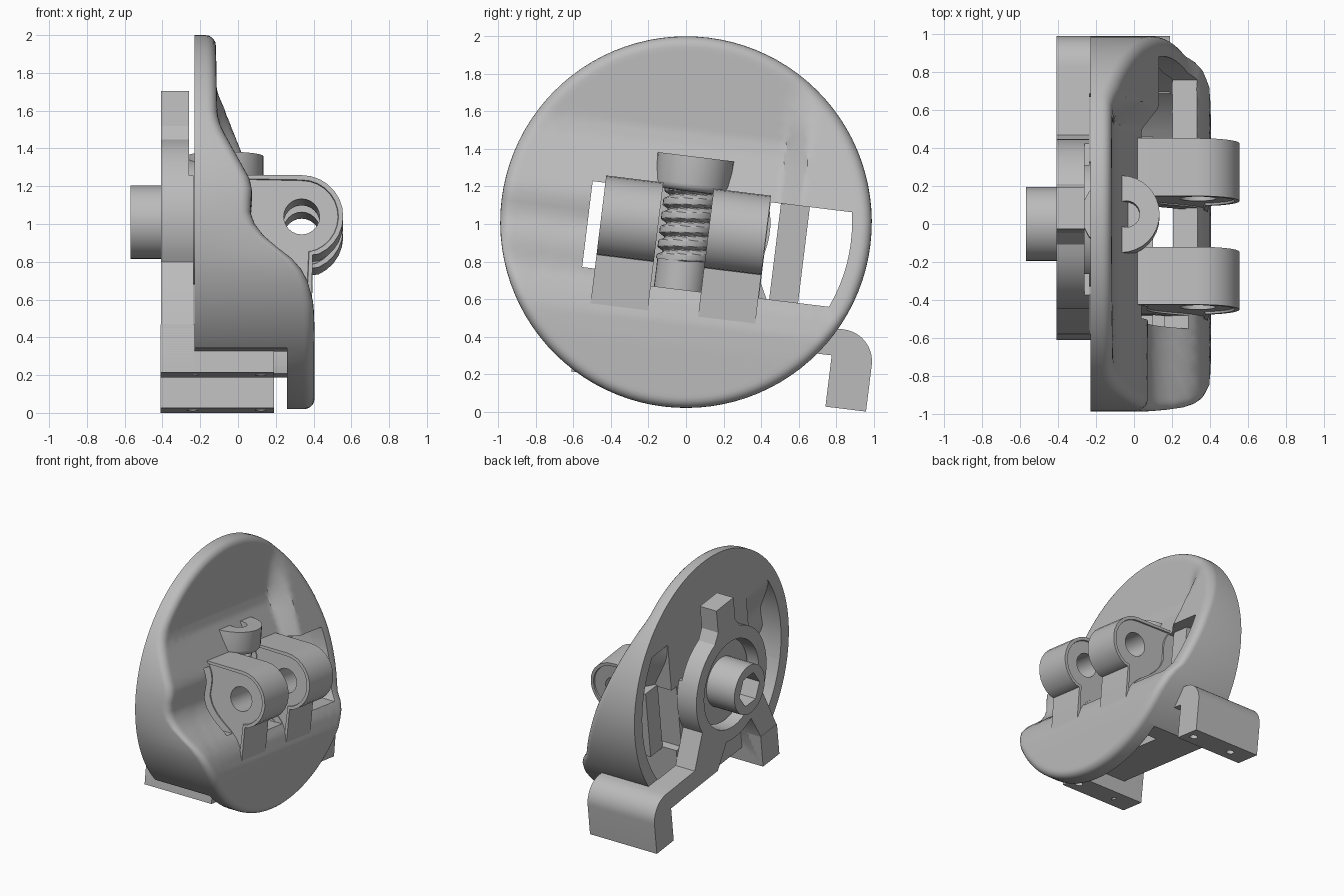
import bpy, bmesh, math
from mathutils import Matrix

if "Cube" in bpy.data.objects:
    bpy.data.objects.remove(bpy.data.objects["Cube"], do_unlink=True)

TILT = math.radians(7)
PLACE = Matrix.Translation((0, 0, 1.01)) @ Matrix.Rotation(-TILT, 4, 'X')
R = 0.99
parts = []


# ---- helpers (everything is modelled upright, then leaned over) ----
def finish(name, bm):
    bmesh.ops.recalc_face_normals(bm, faces=bm.faces)
    me = bpy.data.meshes.new(name)
    bm.to_mesh(me)
    bm.free()
    ob = bpy.data.objects.new(name, me)
    bpy.context.collection.objects.link(ob)
    parts.append(ob)
    return ob


def arc(cx, cy, r, start, end, n=16):
    angles = [math.radians(start + (end - start) * i / n) for i in range(n + 1)]
    return [(cx + r * math.cos(a), cy + r * math.sin(a)) for a in angles]


def extrude(name, pts, a, b, axis, inset=0):
    order = {'x': lambda p, d: (d, p[0], p[1]),
             'y': lambda p, d: (p[0], d, p[1]),
             'z': lambda p, d: (p[0], p[1], d)}[axis]
    bm = bmesh.new()
    lo = [bm.verts.new(order(p, a)) for p in pts]
    hi = [bm.verts.new(order(p, b)) for p in pts]
    caps = [bm.faces.new(lo[::-1]), bm.faces.new(hi)]
    for i in range(len(pts)):
        j = (i + 1) % len(pts)
        bm.faces.new((lo[i], lo[j], hi[j], hi[i]))
    bmesh.ops.recalc_face_normals(bm, faces=bm.faces)
    if inset:
        bmesh.ops.inset_individual(bm, faces=caps, thickness=inset)
        bmesh.ops.inset_individual(bm, faces=caps, thickness=0.003, depth=-0.012)
    return finish(name, bm)


def cylinder(name, cx, cy, r, a, b, axis, sides=32):
    return extrude(name, arc(cx, cy, r, 0, 360, sides)[:-1], a, b, axis)


def box(name, x0, x1, y0, y1, z0, z1):
    return extrude(name, [(x0, y0), (x1, y0), (x1, y1), (x0, y1)], z0, z1, 'z')


def combine(target, tool, op='DIFFERENCE'):
    mod = target.modifiers.new("cut", 'BOOLEAN')
    mod.operation, mod.solver, mod.object = op, 'EXACT', tool
    bpy.context.view_layer.update()
    dg = bpy.context.evaluated_depsgraph_get()
    me = bpy.data.meshes.new_from_object(target.evaluated_get(dg))
    target.modifiers.clear()
    target.data = me
    parts.remove(tool)
    bpy.data.objects.remove(tool, do_unlink=True)
    return target


# Front face profile (height -> depth), and the straight ramp along the rear rim
PROFILE = [(-1.1, 0.405), (-0.65, 0.405), (-0.53, 0.40), (-0.42, 0.37), (-0.34, 0.325),
           (-0.28, 0.26), (-0.24, 0.20), (-0.19, 0.14), (-0.13, 0.09), (-0.06, 0.065),
           (0.05, 0.075), (0.11, 0.065), (0.40, -0.09), (0.48, -0.11), (1.1, -0.12)]
RAMP = [(-1.1, 0.40), (-0.6, 0.39), (-0.32, 0.295), (0.15, 0.135), (0.8, -0.12), (1.1, -0.13)]


def lookup(table, z):
    for (z0, x0), (z1, x1) in zip(table, table[1:]):
        if z <= z1:
            return x0 + (x1 - x0) * (z - z0) / (z1 - z0)


def depth(y, z):
    base = lookup(PROFILE, z)
    t = min(1, max(0, (y - 0.48) / 0.12))
    return base + t * max(0, lookup(RAMP, z) - base)


def dish_solid(name, radius, fillet, offset, back, rings=40, seg=96):
    flat = radius - fillet
    steps = [(flat * k / rings, 0) for k in range(1, rings + 1)]
    if fillet:
        for k in range(1, 6):
            t = math.pi / 2 * k / 5
            steps.append((flat + fillet * math.sin(t), fillet * (1 - math.cos(t))))
    bm = bmesh.new()
    centre = bm.verts.new((depth(0, 0) - offset, 0, 0))
    loops = []
    for r, drop in steps + [(radius, None)]:
        loop = []
        for y, z in arc(0, 0, r, 0, 360, seg)[:-1]:
            x = back if drop is None else depth(y, z) - offset - drop
            loop.append(bm.verts.new((x, y, z)))
        loops.append(loop)
    for i in range(seg):
        j = (i + 1) % seg
        bm.faces.new((centre, loops[0][i], loops[0][j]))
        for p, q in zip(loops, loops[1:]):
            bm.faces.new((p[i], q[i], q[j], p[j]))
    bm.faces.new(loops[-1])
    bmesh.ops.triangulate(bm, faces=[f for f in bm.faces if len(f.verts) == 4])
    return finish(name, bm)


# ---- dish shell with rear pockets and front openings ----
dish = dish_solid("dish", R, 0.055, 0, -0.23)
combine(dish, box("lower_cut", -0.4, 0.26, -1.2, 1.2, -1.2, -0.75))
for limits in ((-0.5, 1, 0.5, 1, -0.7, 0.55), (-0.5, 1, -1, -0.5, -0.7, 0.55),
               (0.1, 1, -0.95, 0.95, -0.8, -0.2)):
    pocket = dish_solid("pocket", 0.89, 0, 0.13, -0.45)
    combine(pocket, box("limit", *limits), 'INTERSECT')
    combine(dish, pocket)
combine(dish, box("side_slot", -0.5, 1, -0.52, -0.45, -0.305, 0.156))
window = cylinder("window", 0, 0, 0.885, -0.6, 1, 'x', 96)
combine(window, box("limit", -0.9, 2, 0.435, 1, -0.355, 0.16), 'INTERSECT')
combine(dish, window)
combine(dish, box("screw_gap", -0.13, 1, -0.15, 0.13, -0.36, 0.165))

# Bar across the window
box("window_bar", -0.1, 0.03, 0.49, 0.645, -0.37, 0.17)

# ---- pair of hinge lugs, running down into the bulge ----
lug_outline = ([(0.385, -0.6), (0.39, -0.48), (0.395, -0.23)]
               + arc(0.337, -0.025, 0.22, -66, 90, 12)
               + [(-0.08, 0.195), (-0.08, -0.24), (0.1, -0.26), (0.29, -0.4), (0.33, -0.6)])
for name, y0, y1 in (("front_lug", -0.452, -0.145), ("rear_lug", 0.125, 0.432)):
    lug = extrude(name, lug_outline, y0, y1, 'y', inset=0.025)
    combine(lug, cylinder("pin_hole", 0.337, -0.025, 0.095, -1, 1, 'y', 24))


# ---- adjusting screw ----
def thread_radius(z, angle):
    phase = (z / 0.075 - angle / (2 * math.pi)) % 1
    return 0.115 + 0.03 * min(1, max(0, 2.2 - 5 * abs(phase - 0.5)))


def screw(name, cx, cy, z0, z1, rows=60, seg=32):
    bm = bmesh.new()
    loops = []
    for k in range(rows + 1):
        z = z0 + (z1 - z0) * k / rows
        loop = []
        for i in range(seg):
            a = 2 * math.pi * i / seg
            r = thread_radius(z, a)
            loop.append(bm.verts.new((cx + r * math.cos(a), cy + r * math.sin(a), z)))
        loops.append(loop)
    for p, q in zip(loops, loops[1:]):
        for i in range(seg):
            j = (i + 1) % seg
            bm.faces.new((p[i], p[j], q[j], q[i]))
    bm.faces.new(loops[0][::-1])
    bm.faces.new(loops[-1])
    return finish(name, bm)


SX, SY = -0.07, 0.01
screw("screw_thread", SX, SY, -0.21, 0.18)
cylinder("screw_shank", SX, SY, 0.138, -0.36, -0.2, 'z')
cap = cylinder("screw_cap", SX, SY, 0.205, 0.165, 0.352, 'z')
bm = bmesh.new()
bm.from_mesh(cap.data)
low = [e for e in bm.edges if all(v.co.z < 0.2 for v in e.verts)]
bmesh.ops.bevel(bm, geom=low, offset=0.04, segments=4, profile=0.5, affect='EDGES')
bm.to_mesh(cap.data)
bm.free()
combine(cap, cylinder("socket", SX + 0.03, SY, 0.07, 0.29, 0.5, 'z', 24))

# ---- rear bracket: ring, tab, leg and arm in one plate ----
plate_outline = ([(0.11, 0.5), (0.11, 0.685), (-0.11, 0.685), (-0.11, 0.5)]
                 + arc(0, 0, 0.45, 111, 215)
                 + [(-0.51, -0.62), (-0.51, -0.865), (-0.3, -0.865), (-0.3, -0.6)]
                 + arc(0, 0, 0.45, 243, 285, 6)
                 + [(0.25, -0.61), (0.9, -0.61), (0.9, -0.465), (0.53, -0.465)]
                 + arc(0, 0, 0.45, 333, 429))
plate = extrude("bracket_plate", plate_outline, -0.408, -0.235, 'x')
combine(plate, cylinder("ring_hole", 0, 0, 0.35, -1, 1, 'x', 48))
combine(plate, box("tab_relief", -0.26, 0, -1, 1, 0.2, 1))

hook_outline = ([(0.75, -0.61), (0.857, -0.61), (0.857, -0.885), (1.075, -0.885)]
                + arc(0.905, -0.635, 0.17, 0, 90, 10) + [(0.75, -0.465)])
hook = extrude("hook_foot", hook_outline, -0.41, 0.19, 'x')
foot = box("straight_foot", -0.41, 0.19, -0.51, -0.3, -0.865, -0.61)
for block, y in ((hook, 0.96), (foot, -0.405)):
    for x in (-0.24, 0.12):
        combine(block, cylinder("screw_hole", x, y, 0.03, -1, -0.72, 'z', 20))

# ---- hub and hollow stem ----
cylinder("hub_disc", 0, 0, 0.33, -0.32, -0.2, 'x', 48)
stem = cylinder("stem", 0, 0, 0.195, -0.57, -0.25, 'x')
combine(stem, cylinder("hex_socket", 0, 0, 0.13, -0.7, -0.38, 'x', 6))

# ---- material, shading and lean ----
grey = bpy.data.materials.new("light_grey")
grey.use_nodes = True
colour = (0.5, 0.5, 0.5, 1)
grey.diffuse_color = colour
grey.node_tree.nodes["Principled BSDF"].inputs["Base Color"].default_value = colour
for ob in parts:
    ob.data.materials.clear()
    ob.data.materials.append(grey)
    ob.matrix_world = PLACE
    ob.data.shade_smooth()
    ob.data.set_sharp_from_angle(angle=math.radians(30))
